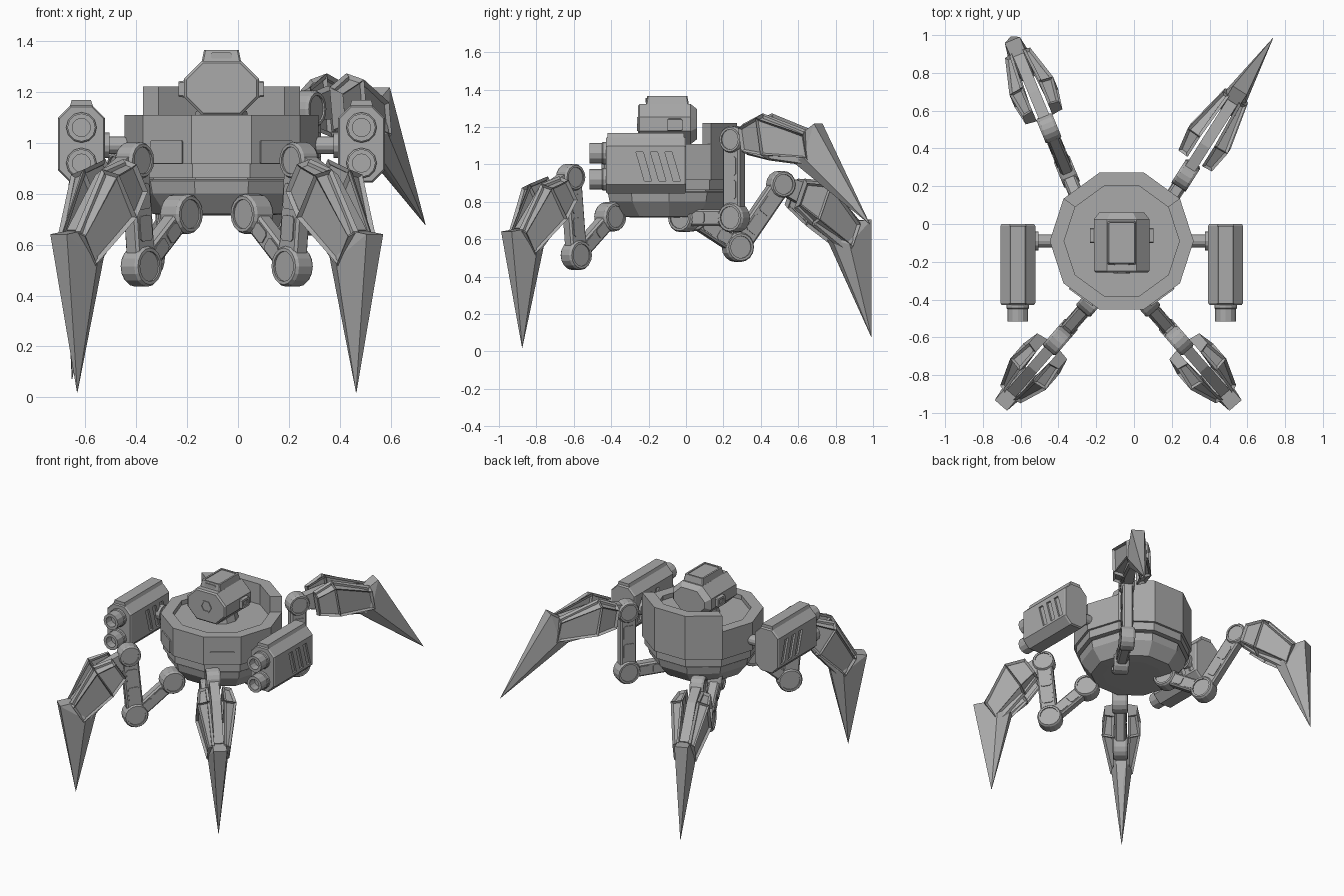
import bpy, bmesh
from math import sin, cos, pi, radians
from mathutils import Matrix, Vector

cube = bpy.data.objects.get("Cube")
if cube:
    bpy.data.objects.remove(cube)

COLOUR = (0.4, 0.4, 0.4, 1)
metal = bpy.data.materials.new("grey metal")
metal.use_nodes = True
metal.diffuse_color = COLOUR
metal.node_tree.nodes["Principled BSDF"].inputs["Base Color"].default_value = COLOUR

T = Matrix.Translation
HULL = T((-0.065, -0.09, 0))


def finish(name, bm, M):
    bmesh.ops.recalc_face_normals(bm, faces=bm.faces)
    bm.transform(M)
    mesh = bpy.data.meshes.new(name)
    bm.to_mesh(mesh)
    bm.free()
    mesh.materials.append(metal)
    obj = bpy.data.objects.new(name, mesh)
    bpy.context.collection.objects.link(obj)
    return obj


def loft(name, rings, M=Matrix(), recess=0):
    """Skin a row of rings and cap both ends; optionally recess the big side faces."""
    bm = bmesh.new()
    rows = [[bm.verts.new(p) for p in ring] for ring in rings]
    n = len(rows[0])
    sides = [bm.faces.new((a[i], a[(i + 1) % n], b[(i + 1) % n], b[i]))
             for a, b in zip(rows, rows[1:]) for i in range(n)]
    bm.faces.new(rows[0])
    bm.faces.new(rows[-1])
    if recess:
        bmesh.ops.recalc_face_normals(bm, faces=bm.faces)
        big = [f for f in sides if f.calc_area() > 0.006]
        bmesh.ops.inset_individual(bm, faces=big, thickness=0.014, depth=-recess)
    return finish(name, bm, M)


def place(axis, t, pts):
    """Put a flat outline at distance t along an axis."""
    if axis == "X":
        return [(t, a, b) for a, b in pts]
    if axis == "Y":
        return [(a, t, b) for a, b in pts]
    return [(a, b, t) for a, b in pts]


def bevelled(w, h, c):
    return [(w - c, h), (w, h - c), (w, c - h), (w - c, -h),
            (c - w, -h), (-w, c - h), (-w, h - c), (c - w, h)]


def block(name, axis, stations, M):
    return loft(name, [place(axis, t, bevelled(w, h, c)) for t, w, h, c in stations], M)


def turned(name, axis, stations, M, n=16):
    loft(name, [place(axis, t, [(r * cos(2 * pi * k / n), r * sin(2 * pi * k / n))
                                for k in range(n)]) for r, t in stations], M)


def cut(obj, cutters):
    """Subtract the cutters for good and remove them."""
    for c in cutters:
        c.hide_render = True
        mod = obj.modifiers.new("cut", "BOOLEAN")
        mod.operation, mod.solver, mod.object = "DIFFERENCE", "EXACT", c
    graph = bpy.context.evaluated_depsgraph_get()
    mesh = bpy.data.meshes.new_from_object(obj.evaluated_get(graph))
    obj.modifiers.clear()
    obj.data = mesh
    for c in cutters:
        bpy.data.objects.remove(c)


# Hull: ten-sided drum with a shallow well and a rounded underside
turned("hull", "Z", [(0.19, 0.715), (0.27, 0.72), (0.335, 0.8), (0.345, 0.85),
                     (0.33, 0.855), (0.33, 0.862), (0.365, 0.862), (0.365, 0.917),
                     (0.381, 0.917), (0.381, 1.11), (0.305, 1.11), (0.305, 1.08)], HULL, 10)

# Raised rear wall
loft("rear_wall", [[(r * cos(k * pi / 5), r * sin(k * pi / 5), z)
                    for r, z in ((0.305, 1.11), (0.381, 1.11), (0.381, 1.22), (0.305, 1.22))]
                   for k in range(1, 5)], HULL)

# Access panels on the two front corners
for side, angle in (("left", 306), ("right", 234)):
    block(side + "_hull_panel", "X", [(0.355, 0.077, 0.045, 0.004), (0.37, 0.077, 0.045, 0.004)],
          HULL @ Matrix.Rotation(radians(angle), 4, "Z") @ T((0, 0, 0.963)))

# Head
HEAD = HULL @ T((0, 0, 1.215))
block("head", "Y", [(-0.167, 0.138, 0.098, 0.066), (-0.158, 0.147, 0.107, 0.07),
                    (0.115, 0.147, 0.107, 0.07), (0.15, 0.12, 0.08, 0.06)], HEAD)
turned("neck", "Z", [(0.11, -0.14), (0.1, -0.09)], HEAD, 10)
turned("eye", "Y", [(0.043, -0.16), (0.043, -0.172), (0.032, -0.172), (0.032, -0.165)], HEAD, 6)
block("hatch", "Z", [(0.09, 0.08, 0.118, 0.006), (0.15, 0.068, 0.107, 0.006),
                     (0.15, 0.056, 0.095, 0.005), (0.145, 0.056, 0.095, 0.005)],
      HEAD @ T((0, -0.01, 0)))
block("hatch_window", "Y", [(-0.126, 0.042, 0.012, 0.006), (-0.119, 0.042, 0.012, 0.006)],
      HEAD @ T((0, 0, 0.127)))
for side, s in (("left", 1), ("right", -1)):
    block(side + "_ear", "X", [(s * 0.14, 0.04, 0.034, 0.006), (s * 0.168, 0.04, 0.03, 0.006),
                               (s * 0.168, 0.022, 0.016, 0.004), (s * 0.16, 0.022, 0.016, 0.004)],
          HEAD @ T((0, 0.03, -0.004)))

# Gun pods
for side, s in (("left", 1), ("right", -1)):
    pod = HULL @ T((s * 0.55, 0.09, 0.995))
    shell = block(side + "_gun_pod", "Y",
                  [(-0.428, 0.086, 0.145, 0.045), (-0.418, 0.0925, 0.152, 0.05),
                   (-0.01, 0.0925, 0.152, 0.05), (0, 0.086, 0.145, 0.045)], pod)
    # slanted vents sunk into both flanks
    slots = []
    for flank in (-1, 1):
        for k in range(3):
            y = -0.267 + 0.077 * k
            slot = [(y, 0.07), (y + 0.038, 0.07), (y + 0.083, -0.085), (y + 0.045, -0.085)]
            slots.append(loft("vent_cutter", [place("X", flank * x, slot) for x in (0.08, 0.11)],
                              pod))
    cut(shell, slots)
    hump = [(-0.048, 0.14), (0.048, 0.14), (0.038, 0.172), (-0.038, 0.172)]
    loft(side + "_pod_ridge", [place("Y", y, hump) for y in (-0.42, -0.01)], pod)
    for level, z in (("upper", 0.065), ("lower", -0.075)):
        turned(f"{side}_{level}_barrel", "Y",
               [(0.06, -0.42), (0.06, -0.445), (0.055, -0.45), (0.055, -0.515), (0.036, -0.515),
                (0.036, -0.46)], pod @ T((0, 0, z)), 12)
    turned(side + "_pod_arm", "X", [(0.034, s * 0.33), (0.034, s * 0.44), (0.05, s * 0.44),
                                    (0.05, s * 0.47)], HULL @ T((0, 0, 0.99)), 12)


# Legs
def joint(name, r, h, M):
    turned(name, "Y", [(0.74 * r, 0.008 - h), (0.74 * r, -h), (0.9 * r, -h), (r, 0.012 - h),
                       (r, h - 0.012), (0.9 * r, h), (0.74 * r, h), (0.74 * r, h - 0.008)], M)


def claw(name, M):
    # central arm running from the joint to the heel
    arm = [(0, -0.045), (0, 0.045), (0.2, 0.06), (0.46, -0.03), (0.46, -0.14), (0.2, -0.07)]
    loft(name + "_claw_arm", [place("Y", y, arm) for y in (-0.03, 0.03)], M)
    # kite-shaped blade with a flared heel and a keel on the inside
    bm = bmesh.new()
    for u, lat, v in ((0.54, 0.043, 0), (0.43, 0.04, -0.05), (0.46, 0.066, -0.17),
                      (0.37, 0.035, -0.18), (0.47, 0.012, -0.285), (0.78, 0.001, -0.585)):
        for s in (1, -1):
            bm.verts.new((u, s * lat, v))
    bmesh.ops.convex_hull(bm, input=bm.verts)
    bmesh.ops.dissolve_limit(bm, angle_limit=0.03, verts=bm.verts, edges=bm.edges)
    finish(name + "_blade", bm, M)
    # splayed armour prongs either side of the arm
    for side, s in (("inner", 1), ("outer", -1)):
        rings = [[(u, s * a, lo), (u, s * b, lo * 0.8), (u, s * b, hi - 0.025), (u, s * a, hi)]
                 for u, a, b, lo, hi in ((0.1, 0.045, 0.105, -0.1, 0.07),
                                         (0.23, 0.045, 0.125, -0.15, 0.105),
                                         (0.48, 0.03, 0.072, -0.22, -0.025))]
        loft(f"{name}_{side}_prong", rings, M, recess=0.016)


def leg(name, hip, yaw, lower, upper, claw_angle):
    M = T(hip) @ Matrix.Rotation(radians(yaw), 4, "Z")
    spot = Vector()
    joint(name + "_hip_joint", 0.078, 0.05, M)
    for part, angle, length, half, r in (("thigh", lower, 0.316, 0.044, 0.08),
                                         ("shin", upper, 0.418, 0.054, 0.072)):
        a = radians(angle)
        bar = M @ T(spot) @ Matrix.Rotation(-a, 4, "Y")
        block(f"{name}_{part}", "X", [(0, 0.034, half, 0.01), (length, 0.034, half, 0.01)], bar)
        # raised plates on both faces of the bar, split by a gap
        for s in (1, -1):
            for start, end in ((0.24, 0.48), (0.54, 0.78)):
                block(f"{name}_{part}_plate", "Y",
                      [(s * 0.03, length * (end - start) / 2, half * 0.65, 0.01),
                       (s * 0.039, length * (end - start) / 2, half * 0.65, 0.01)],
                      bar @ T((length * (start + end) / 2, 0, 0)))
        spot = spot + Vector((cos(a), 0, sin(a))) * length
        joint(f"{name}_{part}_joint", r, 0.045, M @ T(spot))
    claw(name, M @ T(spot) @ Matrix.Rotation(-radians(claw_angle), 4, "Y"))


leg("front_left", (0.055, -0.405, 0.72), -49, -40.5, 84.5, -32.5)
leg("front_right", (-0.222, -0.405, 0.72), 229, -40.5, 84.5, -32.5)
leg("rear_left", (0.105, -0.01, 0.715), 57.6, 0, 90, 9)
leg("rear_right", (-0.252, 0.027, 0.72), 112.5, -31, 53.5, -20.5)
